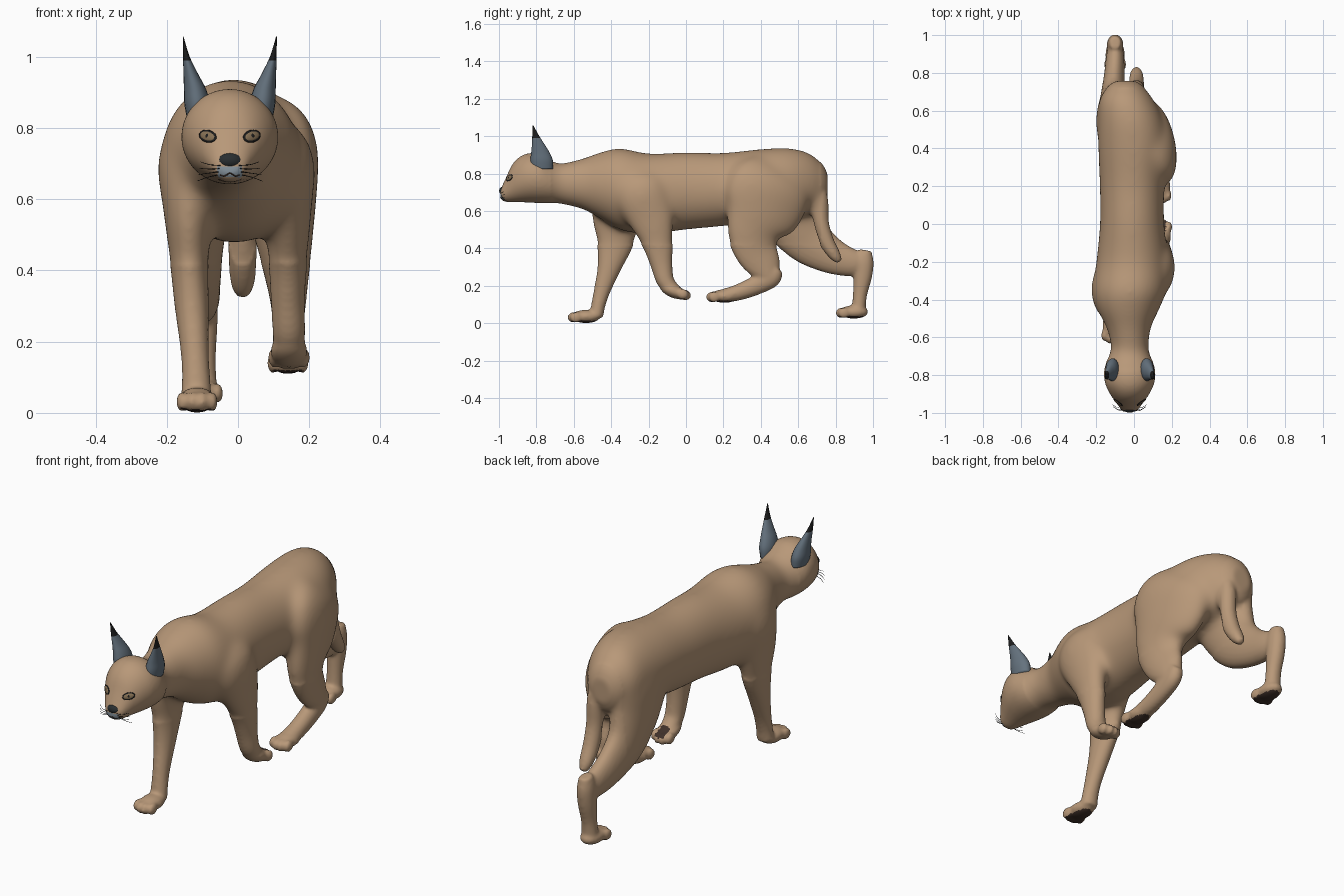
import bpy, bmesh, math
from mathutils import Vector, Matrix
from mathutils.bvhtree import BVHTree

if "Cube" in bpy.data.objects:
    bpy.data.objects.remove(bpy.data.objects["Cube"])

CX = -0.023  # middle of the head


def mat(name, rgb):
    m = bpy.data.materials.new(name)
    m.diffuse_color = (*rgb, 1)
    m.use_nodes = True
    m.node_tree.nodes["Principled BSDF"].inputs["Base Color"].default_value = m.diffuse_color
    return m


FUR = mat("tan fur", (0.48, 0.315, 0.19))
EAR = mat("slate ear", (0.13, 0.17, 0.21))
BLACK = mat("black", (0.012, 0.012, 0.012))
PAD = mat("dark brown pad", (0.05, 0.03, 0.022))
NOSE = mat("charcoal nose", (0.022, 0.027, 0.03))
PALE = mat("pale muzzle", (0.27, 0.33, 0.38))
IRIS = mat("eye brown", (0.24, 0.165, 0.09))


def finish(name, bm, mats):
    bmesh.ops.recalc_face_normals(bm, faces=bm.faces[:])
    me = bpy.data.meshes.new(name)
    bm.to_mesh(me)
    for m in mats:
        me.materials.append(m)
    for p in me.polygons:
        p.use_smooth = True
    ob = bpy.data.objects.new(name, me)
    bpy.context.collection.objects.link(ob)
    return ob


def spline(pts, steps):
    """Catmull-Rom through tuples of any length."""
    out = []
    for i in range(len(pts) - 1):
        a, b, c, d = pts[max(i - 1, 0)], pts[i], pts[i + 1], pts[min(i + 2, len(pts) - 1)]
        for s in range(steps):
            t = s / steps
            out.append([0.5 * (2 * q + (r - p) * t + (2 * p - 5 * q + 4 * r - u) * t * t
                               + (3 * q - p - 3 * r + u) * t ** 3)
                        for p, q, r, u in zip(a, b, c, d)])
    return out + [list(pts[-1])]


def tube(bm, pts, n=24, steps=4, lateral=(1, 0, 0), plane=None):
    """Loft of ellipses; each point is x, y, z, lateral radius, other radius."""
    pts = spline(pts, steps)
    rings = []
    for i, p in enumerate(pts):
        c = Vector(p[:3])
        t = (Vector(pts[min(i + 1, len(pts) - 1)][:3]) - Vector(pts[max(i - 1, 0)][:3])).normalized()
        if plane:
            t = Vector(plane)
        s = Vector(lateral)
        s = (s - t * s.dot(t)).normalized()
        u = t.cross(s)
        rings.append([bm.verts.new(c + s * max(p[3], .0008) * math.cos(k * math.tau / n)
                                   + u * max(p[4], .0008) * math.sin(k * math.tau / n)) for k in range(n)])
    for a, b in zip(rings, rings[1:]):
        for k in range(n):
            bm.faces.new((a[k], a[(k + 1) % n], b[(k + 1) % n], b[k]))
    bm.faces.new(rings[0][::-1])
    bm.faces.new(rings[-1])


def ball(bm, m, scale, seg=20):
    bmesh.ops.create_uvsphere(bm, u_segments=seg, v_segments=seg // 2, radius=1,
                              matrix=m @ Matrix.Diagonal((*scale, 1)))


def paw(bm, loc, angle=0):
    m = Matrix.Translation(loc) @ Matrix.Rotation(math.radians(angle), 4, 'X')
    ball(bm, m, (.053, .078, .036))
    for i in (-1.5, -.5, .5, 1.5):
        off = (i * .028, -.054 - (.014 if abs(i) < 1 else 0), -.005)
        ball(bm, m @ Matrix.Translation(off), (.0175, .033, .03), 12)


bm = bmesh.new()

# torso and neck: y, x, z, half width, half height
tube(bm, [(x, y, z, w, h) for y, x, z, w, h in (
    (-.72, CX, .745, .095, .10), (-.65, -.022, .745, .099, .113), (-.55, -.028, .745, .118, .138),
    (-.45, -.03, .735, .165, .182), (-.35, -.022, .717, .195, .22), (-.2, -.01, .692, .19, .216),
    (0, -.01, .707, .171, .208), (.2, -.01, .715, .172, .197), (.4, -.005, .737, .185, .195),
    (.55, -.018, .747, .172, .19), (.66, -.04, .745, .142, .165), (.73, -.045, .735, .092, .115),
    (.757, -.045, .735, .05, .06))], 36, plane=(0, 1, 0))

# head: y, z, half width, half height
tube(bm, [(CX, y, z, w, h) for y, z, w, h in (
    (-.64, .745, .09, .10), (-.72, .755, .12, .113), (-.78, .773, .136, .131), (-.84, .777, .131, .132),
    (-.89, .768, .110, .121), (-.93, .747, .084, .10), (-.96, .716, .062, .068),
    (-.983, .695, .045, .039), (-.993, .694, .024, .02))], 36, plane=(0, 1, 0))

# front legs
tube(bm, [(-.05, -.34, .84, .04, .08), (-.13, -.34, .73, .09, .145), (-.138, -.37, .57, .073, .138),
          (-.137, -.38, .43, .055, .10), (-.13, -.41, .3, .048, .064), (-.122, -.447, .18, .04, .045),
          (-.118, -.468, .1, .04, .038), (-.117, -.48, .035, .045, .037)])
paw(bm, (-.115, -.535, .036))
tube(bm, [(.05, -.27, .83, .04, .08), (.12, -.25, .72, .09, .145), (.138, -.19, .57, .07, .128),
          (.14, -.152, .43, .055, .085), (.14, -.132, .32, .048, .06), (.143, -.112, .23, .046, .048),
          (.143, -.075, .185, .044, .04), (.143, -.04, .168, .04, .03)])
paw(bm, (.143, -.068, .172), 157)

# right hind leg, swung forward (hip turned inward at the back)
tube(bm, [(.05, .48, .85, .04, .12), (.112, .45, .75, .093, .22), (.125, .415, .61, .09, .22),
          (.13, .365, .49, .077, .155), (.135, .375, .39, .06, .12), (.14, .42, .305, .047, .092),
          (.14, .45, .245, .042, .058)], lateral=(.97, .22, 0))
tube(bm, [(.14, .49, .29, .032, .034), (.14, .455, .25, .042, .058), (.14, .38, .205, .043, .052),
          (.14, .28, .165, .044, .044), (.14, .2, .147, .046, .036)])
paw(bm, (.14, .205, .145))

# left hind leg, trailing
tube(bm, [(-.05, .51, .86, .04, .12), (-.10, .53, .74, .092, .20), (-.11, .57, .58, .086, .175),
          (-.112, .65, .45, .07, .135), (-.105, .77, .365, .056, .10), (-.1, .88, .325, .048, .076),
          (-.1, .955, .32, .036, .06)])
tube(bm, [(-.1, .96, .39, .03, .034), (-.1, .95, .33, .043, .054), (-.1, .945, .25, .043, .05),
          (-.1, .93, .15, .038, .038), (-.1, .922, .06, .042, .038)])
paw(bm, (-.1, .898, .06))

# tail
tube(bm, [(.0, .64, .80, .05, .06), (.01, .705, .68, .045, .052), (.013, .72, .54, .042, .044),
          (.013, .75, .44, .04, .041), (.013, .795, .365, .034, .032), (.013, .822, .33, .018, .016)])

# melt the parts into one smooth skin
body = finish("body", bm, [FUR, PAD, PALE])
rm = body.modifiers.new("remesh", 'REMESH')
rm.mode = 'VOXEL'
rm.voxel_size = .008
dg = bpy.context.evaluated_depsgraph_get()
me = bpy.data.meshes.new_from_object(body.evaluated_get(dg))
body.modifiers.clear()
body.data = me
b = bmesh.new()
b.from_mesh(me)
trunk = [v for v in b.verts if -.72 < v.co.y < .72 and v.co.z > .42]
for group, count in ((b.verts[:], 5), (trunk, 55)):
    for _ in range(count):
        bmesh.ops.smooth_vert(b, verts=group, factor=.5, use_axis_x=True, use_axis_y=True, use_axis_z=True)
b.to_mesh(me)
if not me.materials:
    for m in (FUR, PAD, PALE):
        me.materials.append(m)

# colour the soles and the muzzle
for p in me.polygons:
    x, y, z = p.center
    n = p.normal
    p.use_smooth = True
    p.material_index = 0
    sole = n.z < -.8 and (z < .016 or (y > .78 and z < .04) or (.1 < y < .27 and x > 0 and z < .122))
    curled = -.04 < y < .02 and x > 0 and z < .21 and n.y > .1 and n.z > .4 and abs(x - .143) < .025
    if sole or curled:
        p.material_index = 1
    elif y < -.965 and .662 < z < .691 and abs(x - CX) < .034:
        p.material_index = 2

# ears with black tips
for side, word in ((-1, "left"), (1, "right")):
    b = bmesh.new()
    tube(b, [(CX + side * dx, y, z, w, d) for z, dx, y, w, d in (
        (.825, .088, -.77, .032, .058), (.87, .092, -.772, .036, .06), (.91, .098, -.778, .031, .05),
        (.95, .109, -.788, .021, .036), (1.0, .122, -.803, .0095, .019), (1.057, .131, -.818, .001, .002))],
        20, 5, plane=(0, 0, 1))
    for f in b.faces:
        f.material_index = 1 if f.calc_center_median().z > .99 else 0
    finish(word + "_ear", b, [EAR, BLACK])

# nose
b = bmesh.new()
ball(b, Matrix.Translation((CX, -.978, .709)) @ Matrix.Rotation(-.35, 4, 'X'), (.034, .021, .022))
finish("nose", b, [NOSE])

# eyes: rim, iris and pupil plates laid on the skin
tree = BVHTree.FromPolygons([v.co for v in me.vertices], [p.vertices[:] for p in me.polygons])


def on_skin(x, z):
    hit, n, _, _ = tree.ray_cast(Vector((x, -1.3, z)), Vector((0, 1, 0)))
    return hit, n


for side, word in ((-1, "left"), (1, "right")):
    hit, n = on_skin(CX + side * .062, .777)
    base = Matrix.Translation(hit) @ n.to_track_quat('Z', 'Y').to_matrix().to_4x4() \
        @ Matrix.Rotation(side * .25, 4, 'Z')
    for part, m, s in (("eye_rim", BLACK, (.031, .018, .004)), ("iris", IRIS, (.027, .0145, .006)),
                       ("pupil", BLACK, (.007, .009, .0075))):
        b = bmesh.new()
        ball(b, base, s, 16)
        finish(word + "_" + part, b, [m])

    # whiskers
    b = bmesh.new()
    for i in range(4):
        z = .695 - i * .009
        x = CX + side * (.026 + .003 * i)
        y = on_skin(x, z)[0].y
        tube(b, [(x, y, z, .0014, .0014), (x + side * .03, y + .004, z + .002 - i * .003, .001, .001),
                 (x + side * .056, y + .02, z + .01 - i * .009, .0008, .0008)], 5, 3, (0, 1, 0))
    finish(word + "_whiskers", b, [BLACK])

# mouth line
b = bmesh.new()
pts = []
for dx, z in ((-.027, .668), (-.015, .665), (0, .673), (.015, .665), (.027, .668)):
    pts.append((*on_skin(CX + dx, z)[0], .0022, .0022))
tube(b, pts, 6, 4, (0, 1, 0))
finish("mouth", b, [PAD])
